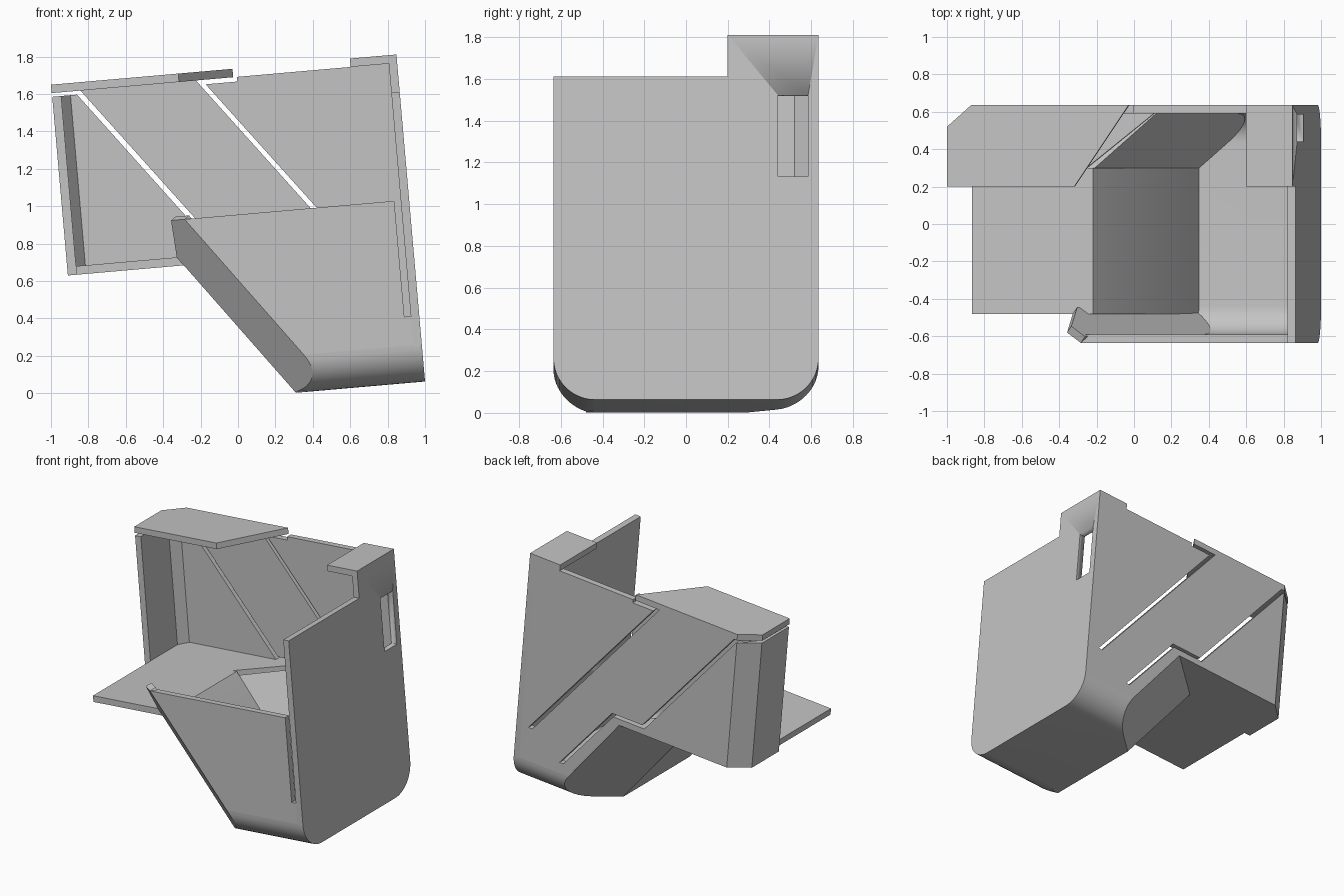
import bpy, bmesh, math
from mathutils import Matrix, Vector

if "Cube" in bpy.data.objects:
    bpy.data.objects.remove(bpy.data.objects["Cube"])

grey = bpy.data.materials.new("sheet grey")
grey.use_nodes = True
COLOUR = (0.55, 0.55, 0.55, 1)
grey.diffuse_color = COLOUR
grey.node_tree.nodes["Principled BSDF"].inputs["Base Color"].default_value = COLOUR

# The whole bracket leans slightly about the y axis
TILT = Matrix.Translation((1, 0, 0.063)) @ Matrix.Rotation(math.radians(-5), 4, 'Y')
T = 0.045           # sheet thickness
W = 0.635           # half depth
R = 0.2             # bend radius


def finish(name, bm):
    bmesh.ops.recalc_face_normals(bm, faces=bm.faces)
    bm.transform(TILT)
    mesh = bpy.data.meshes.new(name)
    bm.to_mesh(mesh)
    bm.free()
    mesh.materials.append(grey)
    ob = bpy.data.objects.new(name, mesh)
    bpy.context.collection.objects.link(ob)
    bpy.ops.object.select_all(action='DESELECT')
    ob.select_set(True)
    bpy.context.view_layer.objects.active = ob
    bpy.ops.object.shade_smooth_by_angle(angle=math.radians(25))
    return ob


def slab(points, offset):
    """Closed solid from a flat outline moved along an offset."""
    bm = bmesh.new()
    low = [bm.verts.new(p) for p in points]
    high = [bm.verts.new(Vector(p) + Vector(offset)) for p in points]
    bm.faces.new(low)
    bm.faces.new(high)
    n = len(low)
    for i in range(n):
        j = (i + 1) % n
        bm.faces.new((low[i], low[j], high[j], high[i]))
    return bm


def prism(axis, outline, lo, hi):
    offset = [0, 0, 0]
    offset[axis] = hi - lo
    points = []
    for p in outline:
        q = list(p)
        q.insert(axis, lo)
        points.append(q)
    return slab(points, offset)


def bend(r, start=0, steps=12):
    """Quarter bend from the bottom up to the side, as (y, z)."""
    angles = [start + (math.pi / 2 - start) * i / steps for i in range(steps + 1)]
    return [(W - R + r * math.sin(t), R - r * math.cos(t)) for t in angles]


def mirrored(points):
    return [(-y, z) for y, z in reversed(points)]


# Side wall with raised rear corner and a window
side = finish("side_wall", prism(0, mirrored(bend(R)) + bend(R) + [
    (W, 1.755), (0.2, 1.755), (0.2, 1.555), (-W, 1.555)], -T, 0))
cutter = finish("window_cutter", prism(0, [
    (0.44, 1.073), (0.585, 1.073), (0.585, 1.465), (0.44, 1.465)], -0.2, 0.2))
cutter.hide_render = True
mod = side.modifiers.new("window", 'BOOLEAN')
mod.operation = 'DIFFERENCE'
mod.solver = 'EXACT'
mod.object = cutter
bpy.context.view_layer.objects.active = side
bpy.ops.object.modifier_apply(modifier="window")
bpy.data.objects.remove(cutter)

# Lip folded in from the raised corner
finish("top_lip", prism(2, [(-0.25, 0.2), (-T, 0.2), (-T, W), (-0.25, W)], 1.71, 1.755))

# Back wall with its two diagonal slits
finish("back_wall", prism(1, [
    (-T, R), (-T, 1.71), (-0.86, 1.71), (-0.86, 1.685), (-1.03, 1.685),
    (-0.10, 0.45), (-0.133, 0.45), (-1.08, 1.71), (-1.70, 1.71),
    (-1.016, 0.80), (-0.765, 0.80), (-0.374, 0.28), (-0.404, 0.28),
    (-0.777, 0.777), (-1.035, 0.777), (-1.72, 1.69), (-1.725, 1.69),
    (-1.725, 0.731), (-0.83, 0.731), (-0.455, R)], W - T, W))

# Front wall with a relief gap beside the side wall
finish("front_wall", prism(1, [
    (-T, R), (-T, 0.354), (-0.08, 0.354), (-0.08, 0.976),
    (-1.205, 0.976), (-0.634, R)], -W, T - W))

# Far end wall with a chamfered corner, and the lid over it
finish("end_wall", prism(2, [
    (-1.853, 0.2), (-1.853, 0.52), (-1.725, W), (-1.725, W - T),
    (-1.755, W - T), (-1.805, 0.52), (-1.805, 0.2)], 0.731, 1.69))
finish("lid", prism(2, [
    (-1.854, 0.2), (-1.171, 0.2), (-0.88, W), (-1.725, W), (-1.854, 0.52)], 1.71, 1.755))

# Shelf and the sloping plate that drops from it
finish("shelf", prism(2, [
    (-1.805, -0.48), (-1.19, -0.48), (-1.19, 0.3), (-0.83, W - T),
    (-1.755, W - T), (-1.805, 0.52)], 0.731, 0.777))
finish("slope_plate", prism(1, [
    (-1.21, 0.731), (-0.693, 0), (-0.638, 0), (-0.65, T), (-1.157, 0.777),
    (-1.21, 0.777)], -0.48, 0.3))


# Angled corner plates joining the slope to the front and back walls
class Corner:
    def __init__(self, sign, crease, slope, skew):
        self.sign, self.crease, self.slope, self.skew = sign, crease, slope, skew
        self.inward = Vector((1, -sign * skew, 1 / slope)).normalized()

    def at(self, y, z):
        x = -0.693 - z / self.slope + (y - self.crease) * self.skew
        return Vector((x, self.sign * y, z))

    def build(self, name, outline):
        finish(name, slab([self.at(*p) for p in outline], self.inward * T))


back = Corner(1, 0.3, 1.414, 1.134)
front = Corner(-1, 0.48, 1.36, 1.33)
back.build("back_corner_plate", [(0.3, 0)] + bend(R) + [(W, 0.731), (0.3, 0.731)])
front.build("front_corner_plate", bend(R, math.asin(0.225)) + [
    (W, 0.976), (0.58, 0.976), (0.48, 0.777)])

# Rounded bottom tray trimmed along the slope and both corners
outer = mirrored(bend(R)) + bend(R)
inner = mirrored(bend(R - T)) + bend(R - T)
tray = prism(0, outer + inner[::-1], -1.2, -T)
trims = [(Vector((-0.693, 0, 0)), Vector((1.42, 0, 1))),
         (back.at(0.3, 0), back.inward), (front.at(0.48, 0), front.inward)]
for point, inward in trims:
    bmesh.ops.bisect_plane(tray, geom=tray.verts[:] + tray.edges[:] + tray.faces[:],
                           plane_co=point, plane_no=inward, clear_inner=True)
    rim = [e for e in tray.edges if e.is_boundary]
    if rim:
        bmesh.ops.holes_fill(tray, edges=rim, sides=0)
finish("bottom_tray", tray)
